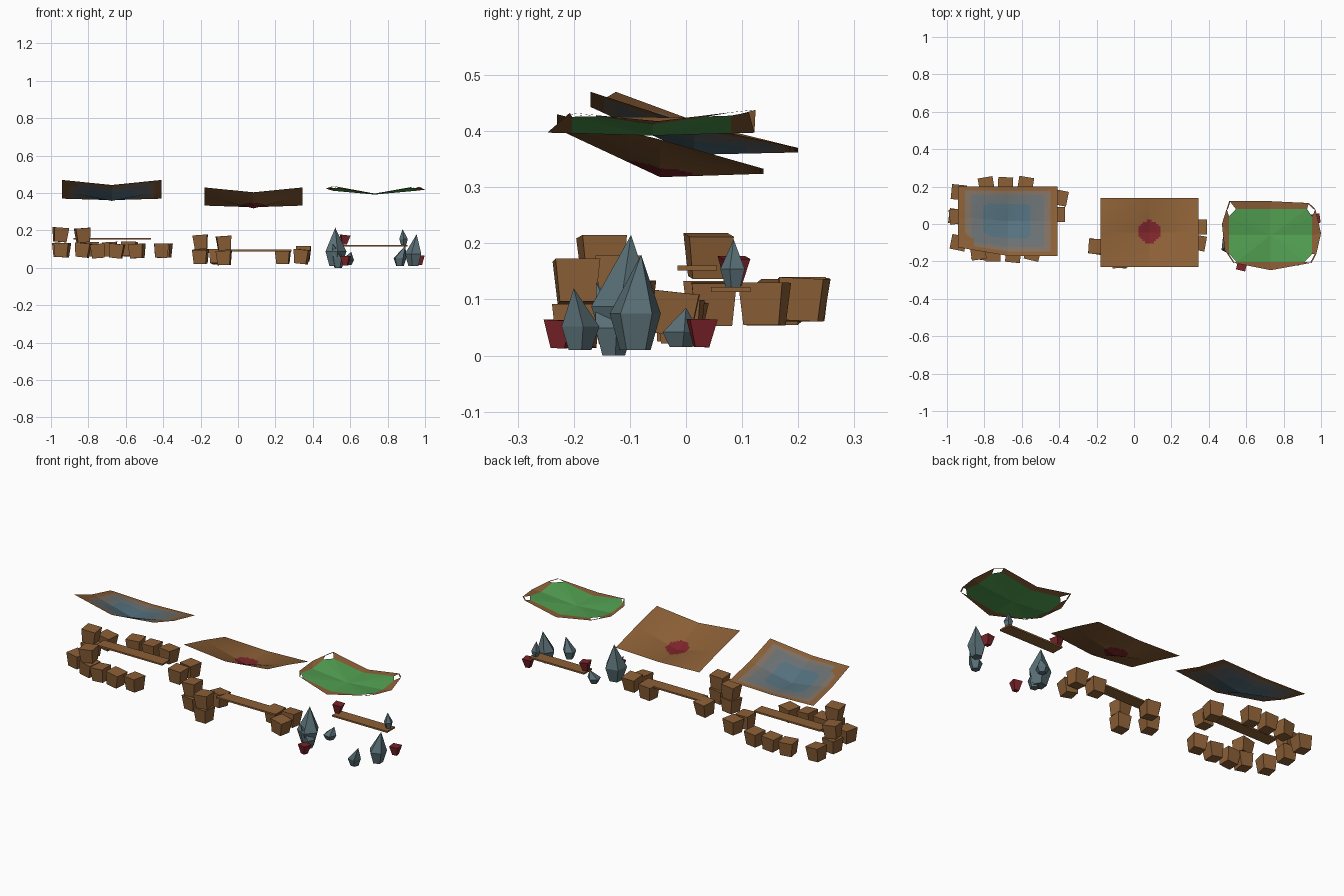
import bpy, bmesh, math, random
from mathutils import Matrix, Vector

random.seed(4)
if "Cube" in bpy.data.objects:
    bpy.data.objects.remove(bpy.data.objects["Cube"], do_unlink=True)


def material(name, r, g, b):
    m = bpy.data.materials.new(name)
    m.use_nodes = True
    m.diffuse_color = (r, g, b, 1)
    m.node_tree.nodes["Principled BSDF"].inputs["Base Color"].default_value = (r, g, b, 1)
    return m


WOOD = material("wood brown", 0.26, 0.115, 0.037)
TAN = material("faded tan", 0.21, 0.16, 0.12)
GREY = material("faded grey", 0.145, 0.165, 0.17)
BLUE = material("dusty blue", 0.09, 0.165, 0.21)
RED = material("dark red", 0.20, 0.018, 0.023)
GREEN = material("leaf green", 0.085, 0.35, 0.085)
STONE = material("slate crystal", 0.10, 0.16, 0.18)


def finish(bm, name, *mats):
    mesh = bpy.data.meshes.new(name)
    bm.to_mesh(mesh)
    bm.free()
    for m in mats:
        mesh.materials.append(m)
    ob = bpy.data.objects.new(name, mesh)
    bpy.context.collection.objects.link(ob)
    return ob


def block(name, mat, pos, size, taper=0.8, tilt=0.12):
    """Cube with a narrower base, turned by a little random angle."""
    bm = bmesh.new()
    bmesh.ops.create_cube(bm, size=1)
    for v in bm.verts:
        k = taper if v.co.z < 0 else 1
        v.co = Vector((v.co.x * size[0] * k, v.co.y * size[1] * k, v.co.z * size[2]))
    turn = Matrix.Rotation(random.uniform(-tilt, tilt) * 2, 4, 'Z')
    lean = Matrix.Rotation(random.uniform(-tilt, tilt), 4, random.choice('XY'))
    bm.transform(Matrix.Translation(pos) @ turn @ lean)
    return finish(bm, name, mat)


def crystal(name, x, y, base, height, radius, lean=(0, 0)):
    """Faceted shard: narrow foot, wide waist, leaning tip."""
    bm = bmesh.new()
    sides, rings = 5, []
    for level, width in ((0, 0.6), (0.38, 1)):
        ring = []
        for i in range(sides):
            a = math.tau * i / sides + radius * 40
            ring.append(bm.verts.new((x + radius * width * math.cos(a),
                                      y + radius * width * math.sin(a), base + height * level)))
        rings.append(ring)
    tip = bm.verts.new((x + lean[0], y + lean[1], base + height))
    bm.faces.new(rings[0][::-1])
    for i in range(sides):
        j = (i + 1) % sides
        bm.faces.new((rings[0][i], rings[0][j], rings[1][j], rings[1][i]))
        bm.faces.new((rings[1][i], rings[1][j], tip))
    return finish(bm, name, STONE)


def canopy(name, corners, heights, paint, mats, front_shift=0.0):
    """Sagging sheet; heights is a 3 x 3 net of z values from front to back."""
    x0, x1, y0, y1 = corners
    nx, ny = 44, 32
    bm = bmesh.new()

    def point(u, v):
        i, j = min(int(u * 2), 1), min(int(v * 2), 1)
        s, t = u * 2 - i, v * 2 - j
        low = heights[j][i] * (1 - s) + heights[j][i + 1] * s
        high = heights[j + 1][i] * (1 - s) + heights[j + 1][i + 1] * s
        shift = front_shift * (1 - v) * max(0, 1 - 2 * u)
        return (x0 + (x1 - x0) * u, y0 + (y1 - y0) * v + shift, low * (1 - t) + high * t)

    net = [[bm.verts.new(point(i / nx, j / ny)) for i in range(nx + 1)] for j in range(ny + 1)]
    for j in range(ny):
        for i in range(nx):
            f = bm.faces.new((net[j][i], net[j][i + 1], net[j + 1][i + 1], net[j + 1][i]))
            f.material_index = paint((i + 0.5) / nx * 2 - 1, (j + 0.5) / ny * 2 - 1)
    return finish(bm, name, *mats)


# Left canopy: brown hem, faded bands, blue middle
def bands(u, v):
    if u < -0.7 and v < -0.45 and u + v < -1.35:
        return 0
    edge = max(abs(u), abs(v))
    if abs(u + 0.04) < 0.48 and abs(v) < 0.5 and abs(u) + abs(v) < 0.9:
        return 3
    return 0 if edge > 0.88 else 1 if edge > 0.72 else 2


canopy("left_canopy", (-0.94, -0.41, -0.17, 0.20),
       ((0.47, 0.443, 0.47), (0.41, 0.358, 0.41), (0.37, 0.362, 0.37)),
       bands, (WOOD, TAN, GREY, BLUE), 0.045)

# Middle canopy: brown with a red spot
canopy("middle_canopy", (-0.18, 0.345, -0.23, 0.138),
       ((0.43, 0.404, 0.43), (0.385, 0.318, 0.385), (0.333, 0.324, 0.333)),
       lambda u, v: int(math.hypot(u * 0.262, v * 0.184 - 0.005) < 0.06), (WOOD, RED))


# Right canopy: green cloth with brown side flaps and corner ties
def sag(x, y):
    u, v = abs(x - 0.73) / 0.222, abs(y + 0.06) / 0.14
    return (x, y, 0.392 + 0.02 * u + 0.016 * min(u, 1) * v + 0.004 * v)


sides = [((0.55, -0.203), (0.73, -0.203), (0.91, -0.203)),
         ((0.952, -0.16), (0.952, -0.06), (0.952, 0.04)),
         ((0.925, 0.08), (0.73, 0.08), (0.545, 0.08)),
         ((0.508, 0.04), (0.508, -0.06), (0.508, -0.16))]
hems = [((0.53, -0.207), (0.73, -0.247), (0.95, -0.207)),
        ((0.975, -0.16), (1.0, -0.05), (0.97, 0.08)),
        ((0.935, 0.112), (0.73, 0.122), (0.51, 0.124)),
        ((0.495, 0.08), (0.47, 0.0), (0.485, -0.14))]
cloth = bmesh.new()
rim = [cloth.verts.new(sag(*p)) for side in sides for p in side]
middle = cloth.verts.new(sag(0.73, -0.06))
for i in range(len(rim)):
    cloth.faces.new((rim[i], rim[(i + 1) % len(rim)], middle))
finish(cloth, "right_canopy", GREEN)

flaps = bmesh.new()
for n in range(4):
    inner = [flaps.verts.new(sag(*p)) for p in sides[n]]
    outer = [flaps.verts.new(sag(*p)) for p in hems[n]]
    for i in range(2):
        flaps.faces.new((outer[i], outer[i + 1], inner[i + 1], inner[i]))
    a, b = Vector(sag(*hems[n][2])), Vector(sag(*hems[(n + 1) % 4][0]))
    inward = (Vector((0.73, -0.06, a.z)) - (a + b) / 2).normalized() * 0.007
    inward.z = 0
    flaps.faces.new([flaps.verts.new(p) for p in (a, b, b + inward, a + inward)])
finish(flaps, "right_canopy_flaps", WOOD)

# Plank tables
for name, x0, x1, y, z in (("left_plank", -0.88, -0.465, 0.02, 0.156),
                           ("middle_plank", -0.09, 0.285, -0.035, 0.093),
                           ("right_plank", 0.56, 0.905, 0.08, 0.118)):
    block(name, WOOD, ((x0 + x1) / 2, y, z), (x1 - x0, 0.07, 0.009), 1, 0)

# Crates around the left and middle tables
crates = [(-0.95, 0.04, 0.095), (-0.95, 0.04, 0.177), (-0.83, -0.15, 0.095), (-0.83, -0.15, 0.174),
          (-0.94, 0.17, 0.095), (-0.94, -0.10, 0.095),
          (-0.75, -0.16, 0.09), (-0.65, -0.165, 0.09), (-0.54, -0.155, 0.09),
          (-0.79, 0.21, 0.10), (-0.685, 0.21, 0.10), (-0.58, 0.21, 0.10),
          (-0.395, 0.14, 0.092), (-0.41, 0.05, 0.092),
          (-0.20, -0.12, 0.06), (-0.20, -0.12, 0.138), (-0.075, -0.195, 0.053), (-0.075, -0.195, 0.132),
          (-0.11, -0.01, 0.06), (0.24, -0.01, 0.06), (0.34, -0.10, 0.06), (0.35, -0.02, 0.075)]
for n, pos in enumerate(crates):
    block(f"crate_{n + 1}", WOOD, pos, (0.08, 0.08, 0.076))

# Red pots
for n, pos in enumerate([(0.57, 0.085, 0.15), (0.575, -0.225, 0.038), (0.97, 0.028, 0.04)]):
    block(f"red_pot_{n + 1}", RED, pos, (0.05, 0.05, 0.05), 0.5)

# Crystals
crystal("large_left_crystal", 0.52, -0.11, 0.01, 0.205, 0.06, (0.0, 0.012))
crystal("large_right_crystal", 0.94, -0.09, 0.01, 0.17, 0.048, (0.015, 0.01))
crystal("small_front_crystal", 0.865, -0.19, 0.01, 0.11, 0.036, (0.03, -0.01))
crystal("shard_front_left", 0.535, -0.13, 0.0, 0.13, 0.036, (-0.03, -0.03))
crystal("small_left_crystal", 0.585, -0.01, 0.015, 0.07, 0.036, (0.02, 0.01))
crystal("table_crystal", 0.885, 0.085, 0.122, 0.085, 0.024, (-0.005, 0))
